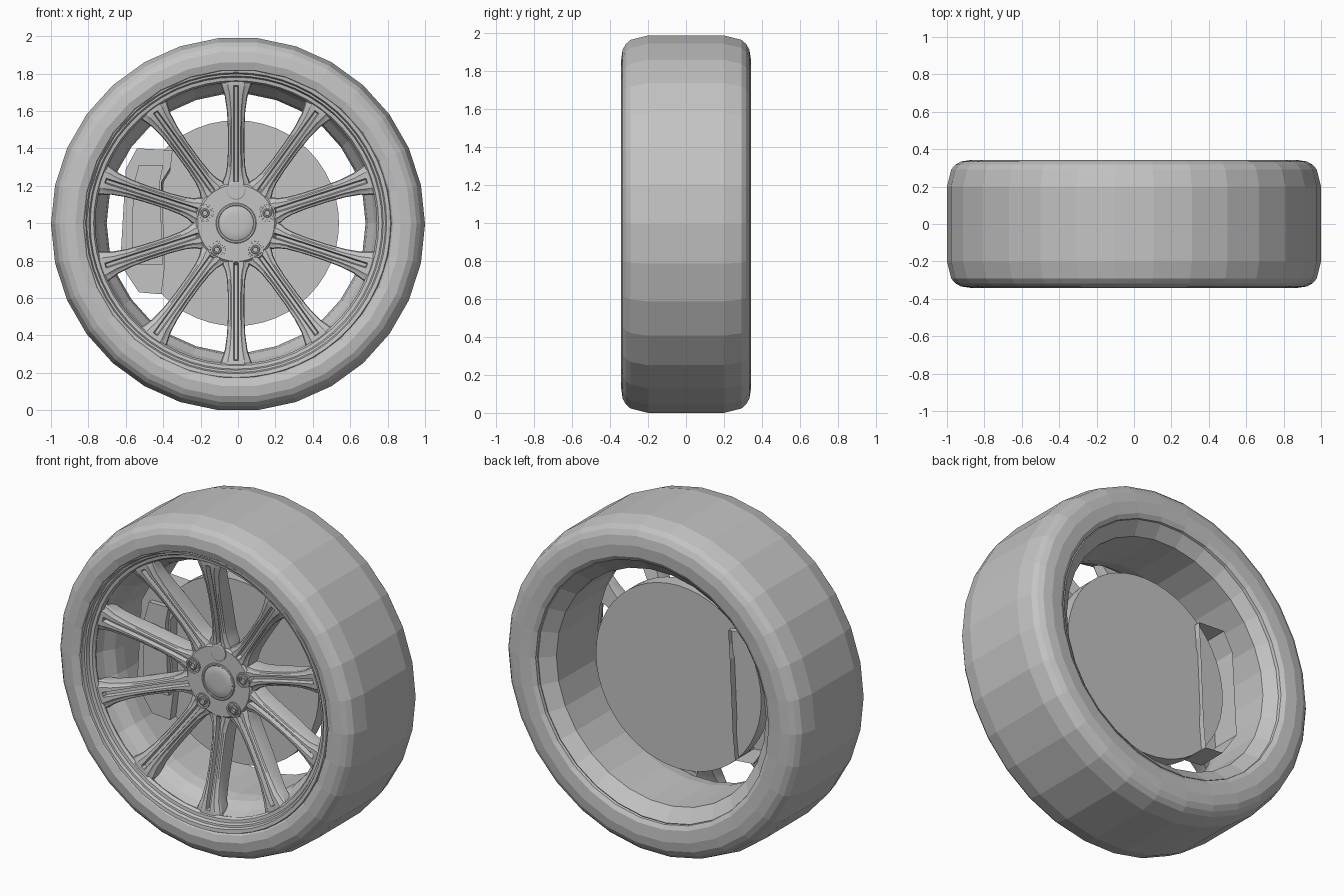
import bpy, bmesh
from math import sin, cos, pi, radians

cube = bpy.data.objects.get("Cube")
if cube:
    bpy.data.objects.remove(cube, do_unlink=True)

SIDES = 30
AXLE = (0, cos(pi / SIDES))     # tyre axis (x, z), it rests on one flat facet
RIM = (-0.01, 1.0)              # rim axis, very slightly off the tyre axis

grey = bpy.data.materials.new("plain_grey")
grey.use_nodes = True
tone = (0.55, 0.55, 0.55, 1)
grey.diffuse_color = tone
grey.node_tree.nodes["Principled BSDF"].inputs["Base Color"].default_value = tone


def finish(bm, name, smooth=True):
    """Turn a bmesh into a named object with the shared material."""
    bmesh.ops.recalc_face_normals(bm, faces=bm.faces)
    mesh = bpy.data.meshes.new(name)
    bm.to_mesh(mesh)
    bm.free()
    mesh.materials.append(grey)
    obj = bpy.data.objects.new(name, mesh)
    bpy.context.collection.objects.link(obj)
    if smooth:
        bpy.ops.object.select_all(action='DESELECT')
        obj.select_set(True)
        bpy.context.view_layer.objects.active = obj
        bpy.ops.object.shade_smooth_by_angle(angle=radians(30))


def bridge(bm, a, b):
    """Join two equal closed rings of vertices with quads."""
    for i in range(len(a)):
        j = (i + 1) % len(a)
        bm.faces.new((a[i], a[j], b[j], b[i]))


def lathe(name, profile, sides, loop=False, centre=RIM, smooth=True):
    """Revolve (radius, y) points around an axis along y; open profiles get end caps."""
    bm = bmesh.new()
    rings = [[bm.verts.new((centre[0] + r * cos(2 * pi * i / sides), y,
                            centre[1] + r * sin(2 * pi * i / sides)))
              for i in range(sides)] for r, y in profile]
    for a, b in zip(rings, rings[1:]):
        bridge(bm, a, b)
    if loop:
        bridge(bm, rings[-1], rings[0])
    else:
        bm.faces.new(rings[0])
        bm.faces.new(rings[-1])
    finish(bm, name, smooth)


# Tyre: faceted tread, rounded shoulders, flat sidewalls
lathe("tyre", [(0.79, -0.28), (0.83, -0.33), (0.87, -0.342), (0.925, -0.334),
               (0.955, -0.317), (0.977, -0.292), (1, -0.2), (1, 0.2), (0.977, 0.292),
               (0.955, 0.317), (0.925, 0.334), (0.87, 0.343), (0.8, 0.337),
               (0.775, 0.322), (0.765, 0.28), (0.79, 0.24)],
      SIDES, loop=True, centre=AXLE, smooth=False)

# Rim lip: stepped rings around the front opening
lathe("rim_lip", [(0.835, -0.31), (0.825, -0.325), (0.805, -0.322), (0.798, -0.305),
                  (0.787, -0.303), (0.78, -0.285), (0.762, -0.282), (0.752, -0.265),
                  (0.765, -0.22), (0.8, -0.22)], SIDES * 2, loop=True)

# Rim barrel: faceted inner wall, flaring at both ends
lathe("rim_barrel", [(0.758, -0.262), (0.74, -0.21), (0.703, -0.15), (0.692, -0.08),
                     (0.697, 0.25), (0.772, 0.315), (0.79, 0.3), (0.79, -0.262)],
      SIDES, loop=True, smooth=False)

# Brake disc
lathe("brake_disc", [(0.55, -0.005), (0.55, 0.085)], 48)


# Brake caliper: a hollow cover open at the back, with a raised face
def cover(name, front, back, front_y, back_y):
    bm = bmesh.new()
    a = [bm.verts.new((x, front_y, z)) for x, z in front]
    b = [bm.verts.new((x, back_y, z)) for x, z in back]
    bm.faces.new(a)
    bridge(bm, a, b)
    finish(bm, name, smooth=False)


BODY = [(-0.54, 1.4), (-0.35, 1.39), (-0.36, 1.3), (-0.41, 1.22), (-0.39, 0.78),
        (-0.41, 0.62), (-0.53, 0.63), (-0.63, 0.78), (-0.6, 1.29)]
STRAIGHT = BODY[:1] + [(-0.365, 1.39), (-0.37, 1.3), (-0.375, 1.22), (-0.395, 0.78)] + BODY[5:]
FACE = [(-0.53, 1.31), (-0.4, 1.31), (-0.42, 1.21), (-0.4, 0.78), (-0.57, 0.78), (-0.56, 1.2)]
cover("caliper_body", BODY, STRAIGHT, -0.06, 0.12)
cover("caliper_face", FACE, FACE, -0.09, -0.06)

# Hub and centre cap
HUB_Y = -0.168
lathe("hub", [(0.17, -0.04), (0.215, -0.07), (0.215, HUB_Y + 0.008),
              (0.205, HUB_Y - 0.002)], 40)
lathe("centre_cap", [(0.11, -0.12), (0.108, HUB_Y - 0.006), (0.104, HUB_Y - 0.009),
                     (0.096, HUB_Y - 0.009), (0.093, HUB_Y - 0.006), (0.087, HUB_Y - 0.01),
                     (0.05, HUB_Y - 0.013)], 40)

# Spokes: stations of (radius, half width, front y, depth, groove depth)
STATIONS = [(0.15, 0.055, HUB_Y, 0.1, 0), (0.21, 0.074, HUB_Y, 0.1, 0),
            (0.225, 0.072, HUB_Y, 0.105, 0.025),
            (0.255, 0.058, -0.171, 0.11, 0.025), (0.3, 0.049, -0.177, 0.11, 0.025),
            (0.38, 0.044, -0.19, 0.11, 0.025), (0.5, 0.044, -0.216, 0.11, 0.025),
            (0.6, 0.049, -0.24, 0.1, 0.025), (0.68, 0.061, -0.262, 0.09, 0.025),
            (0.73, 0.078, -0.272, 0.08, 0.025), (0.735, 0.08, -0.273, 0.08, 0),
            (0.757, 0.085, -0.275, 0.08, 0)]


def spoke(name, angle):
    bm = bmesh.new()
    rings = []
    for r, w, y, depth, groove in STATIONS:
        half = [(0.008, y + groove), (0.014, y), (w * 0.55, y), (w * 0.7, y + 0.009),
                (w * 0.92, y + 0.012), (w, y + 0.022), (w * 0.95, y + depth)]
        section = half + [(-t, v) for t, v in reversed(half)]
        rings.append([bm.verts.new((RIM[0] + r * cos(angle) - t * sin(angle), v,
                                    RIM[1] + r * sin(angle) + t * cos(angle)))
                      for t, v in section])
    for a, b in zip(rings, rings[1:]):
        bridge(bm, a, b)
    bm.faces.new(rings[0])
    bm.faces.new(rings[-1])
    finish(bm, name)


for k in range(10):
    spoke(f"spoke_{k + 1}", radians(90 + 36 * k))

# Wheel bolts in collars; the top position carries a plain cover
for k in range(5):
    a = radians(90 + 72 * k)
    spot = (RIM[0] + 0.175 * cos(a), RIM[1] + 0.175 * sin(a))
    if k == 0:
        lathe("bolt_cover", [(0.05, -0.13), (0.05, HUB_Y - 0.008), (0.045, HUB_Y - 0.011)],
              24, centre=spot)
        continue
    lathe(f"bolt_collar_{k}", [(0.047, -0.13), (0.045, HUB_Y - 0.01), (0.036, HUB_Y - 0.01),
                               (0.032, -0.13)], 24, loop=True, centre=spot)
    lathe(f"bolt_{k}", [(0.025, -0.13), (0.025, HUB_Y - 0.01), (0.021, HUB_Y - 0.014),
                        (0.015, HUB_Y - 0.014), (0.013, HUB_Y - 0.004)], 12, centre=spot)
